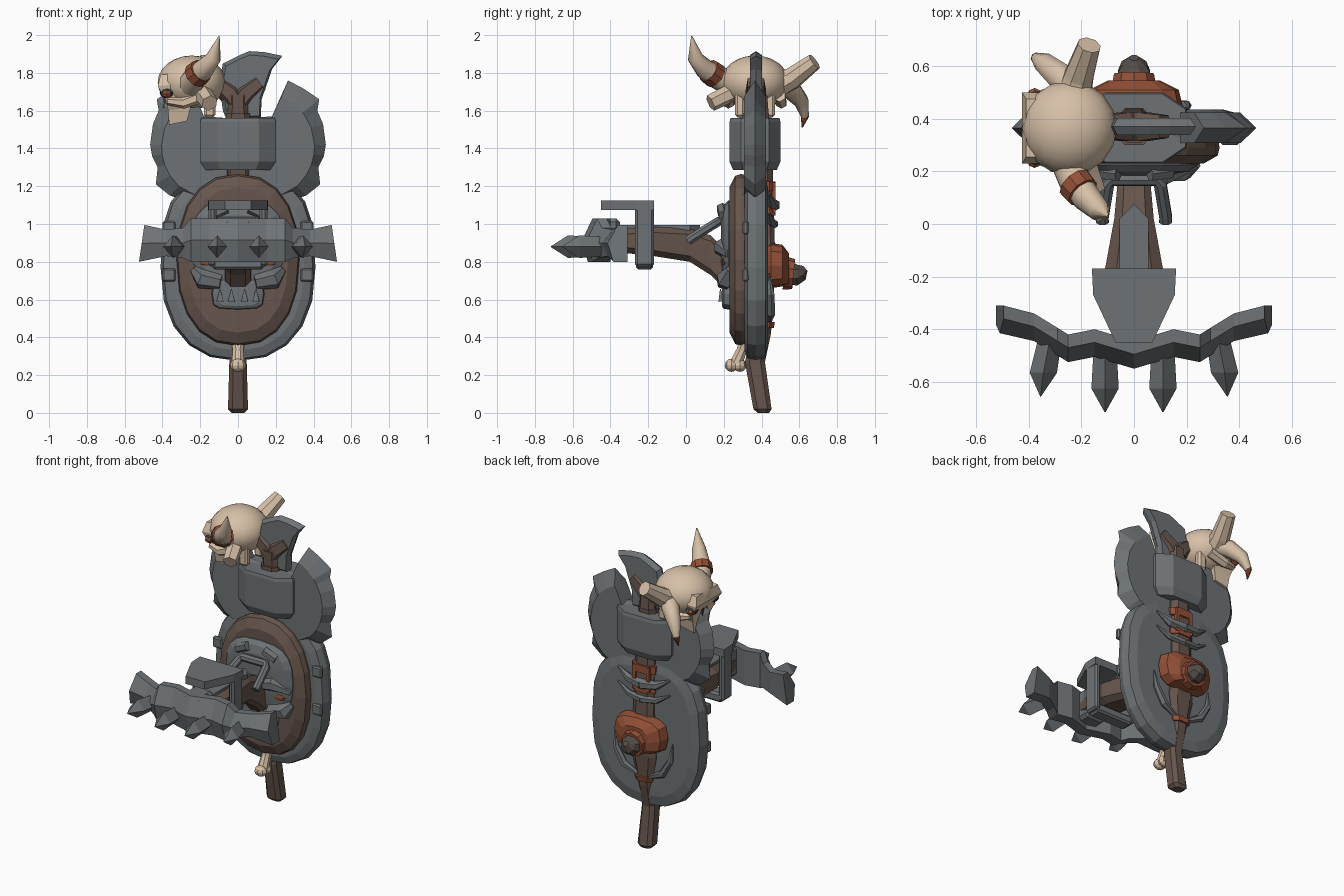
import bpy, bmesh, math
from mathutils import Vector as V

if "Cube" in bpy.data.objects:
    bpy.data.objects.remove(bpy.data.objects["Cube"])


def material(name, *rgb):
    m = bpy.data.materials.new(name)
    m.use_nodes = True
    m.diffuse_color = (*rgb, 1)
    m.node_tree.nodes["Principled BSDF"].inputs["Base Color"].default_value = (*rgb, 1)
    return m


STEEL = material("steel grey", 0.155, 0.17, 0.178)
WOOD = material("dark wood", 0.135, 0.092, 0.073)
BONE = material("pale bone", 0.68, 0.53, 0.39)
LEATHER = material("red leather", 0.29, 0.08, 0.038)
HORN = material("dark horn", 0.09, 0.075, 0.065)
SOCKET = material("socket shadow", 0.045, 0.045, 0.045)


def finish(name, bm, mat, smooth=False):
    bmesh.ops.recalc_face_normals(bm, faces=bm.faces)
    for f in bm.faces:
        f.smooth = smooth and len(f.verts) <= 4
    me = bpy.data.meshes.new(name)
    bm.to_mesh(me)
    bm.free()
    me.materials.append(mat)
    ob = bpy.data.objects.new(name, me)
    bpy.context.collection.objects.link(ob)


def loft(name, rings, mat, smooth=False):
    """Skin a list of equal-length rings and cap both ends."""
    bm = bmesh.new()
    rows = [[bm.verts.new(p) for p in r] for r in rings]
    n = len(rows[0])
    for a, b in zip(rows, rows[1:]):
        for i in range(n):
            j = (i + 1) % n
            bm.faces.new((a[i], a[j], b[j], b[i]))
    bm.faces.new(rows[0])
    bm.faces.new(rows[-1])
    finish(name, bm, mat, smooth)


def sweep(name, path, radii, mat, sides=8, smooth=False):
    """Tapered round bar along a path."""
    path = [V(p) for p in path]
    rings, q, last = [], None, None
    for i, p in enumerate(path):
        t = (path[min(i + 1, len(path) - 1)] - path[max(i - 1, 0)]).normalized()
        q = t.to_track_quat('Z', 'Y') if q is None else last.rotation_difference(t) @ q
        last = t
        turns = [2 * math.pi * (k + 0.5) / sides for k in range(sides)]
        rings.append([p + q @ V((math.cos(a) * radii[i], math.sin(a) * radii[i], 0)) for a in turns])
    loft(name, rings, mat, smooth)


def box(name, c, s, mat, bevel=0.0):
    bm = bmesh.new()
    bmesh.ops.create_cube(bm, size=1)
    bmesh.ops.scale(bm, vec=s, verts=bm.verts)
    bmesh.ops.translate(bm, vec=c, verts=bm.verts)
    if bevel:
        bmesh.ops.bevel(bm, geom=bm.edges[:], offset=bevel, segments=1, affect='EDGES')
    finish(name, bm, mat)


def ball(name, c, s, mat, detail=16, smooth=False):
    bm = bmesh.new()
    bmesh.ops.create_uvsphere(bm, u_segments=detail, v_segments=detail * 3 // 4, radius=1)
    bmesh.ops.scale(bm, vec=s, verts=bm.verts)
    bmesh.ops.translate(bm, vec=c, verts=bm.verts)
    finish(name, bm, mat, smooth)


def oval(rx, rz, zc, y, top=2.3, low=2.3, n=20):
    """Squared oval ring in the upright plane, with its own squareness above and below."""
    ring = []
    for k in range(n):
        c, s = math.cos(2 * math.pi * k / n), math.sin(2 * math.pi * k / n)
        e = 2 / (top if s > 0 else low)
        ring.append((rx * math.copysign(abs(c) ** e, c), y, zc + rz * math.copysign(abs(s) ** e, s)))
    return ring


def octagon(z, yc, rx, ry, cut=0.45):
    """Chamfered rectangle ring in the level plane."""
    k = 1 - cut
    unit = [(1, -k), (1, k), (k, 1), (-k, 1), (-1, k), (-1, -k), (-k, -1), (k, -1)]
    return [(x * rx, yc + y * ry, z) for x, y in unit]


def blade(name, outline, pivot, yc, half, inset, reach, mat):
    """Flat blade whose bevelled rim starts on an arc around the pivot."""
    inner = []
    for p in outline:
        d = V(p) - V(pivot)
        inner.append(V(pivot) + d.normalized() * min(d.length * inset, reach))
    loft(name, [[(x, yc - half, z) for x, z in inner], [(x, yc, z) for x, z in outline],
                [(x, yc + half, z) for x, z in inner]], mat)


# Upright handle, its forked top and leather bindings
loft("main_handle", [octagon(0, .41, .035, .03), octagon(.02, .405, .053, .048), octagon(.27, .365, .046, .053),
                     octagon(.42, .40, .05, .05), octagon(.62, .41, .09, .055), octagon(.9, .42, .075, .05),
                     octagon(1.3, .39, .07, .07), octagon(1.68, .37, .052, .06)], WOOD)
for s, side in ((1, "left"), (-1, "right")):
    sweep(f"{side}_fork", [(0, .37, 1.63), (s * .04, .37, 1.69), (s * .115, .37, 1.75)], [.06, .062, .05], WOOD, 6)
loft("top_binding", [octagon(z, .37, .064, .07) for z in (1.55, 1.585)], WOOD)
for z in (1.07, 1.2):
    loft("back_binding", [octagon(z - .025, .40, .085, .075), octagon(z + .025, .40, .085, .075)], LEATHER)
loft("lower_binding", [octagon(.45, .41, .06, .055), octagon(.48, .41, .07, .06)], LEATHER)
for s in (1, -1):
    box("back_lace", (s * .05, .465, 1.14), (.025, .02, .16), LEATHER)

# Axe head: side blades, collar and crest
half = [(.05, 1.56), (.18, 1.57), (.22, 1.66), (.265, 1.76), (.35, 1.715), (.43, 1.66), (.42, 1.6), (.45, 1.53),
        (.465, 1.42), (.455, 1.36), (.425, 1.3), (.435, 1.21), (.36, 1.15), (.2, 1.1), (.05, 1.2)]
for s, side in ((1, "left"), (-1, "right")):
    blade(f"{side}_axe_blade", [(s * x, z) for x, z in half], (s * .12, 1.41), .365, .058, .9, .285, STEEL)
loft("axe_collar", [octagon(1.285, .365, .17, .115), octagon(1.33, .365, .2, .135),
                    octagon(1.54, .365, .2, .135), octagon(1.56, .365, .195, .13)], STEEL)
crest = [(-.08, 1.6), (-.1, 1.74), (-.08, 1.85), (0, 1.89), (.06, 1.915), (.14, 1.91), (.235, 1.89),
         (.18, 1.82), (.16, 1.76), (.125, 1.66), (.12, 1.55), (-.06, 1.55)]
blade("top_crest", crest, (.06, 1.74), .37, .032, .88, .3, STEEL)

# Layered shield
loft("shield_plate", [oval(.35, .44, .77, .31, 3), oval(.395, .485, .77, .325, 3), oval(.41, .495, .77, .37, 3),
                      oval(.395, .485, .77, .42, 3), oval(.34, .42, .77, .435, 3)], STEEL)
loft("shield_wood", [oval(.315, .44, .81, .35), oval(.325, .455, .81, .29), oval(.318, .445, .81, .26),
                     oval(.265, .385, .81, .23)], WOOD)
for s in (1, -1):
    for z in (.73, .98):
        box("rim_clip", (s * .365, .315, z), (.07, .03, .07), STEEL, .008)
    sweep("back_crescent", [(s * .04, .44, .48), (s * .14, .45, .53), (s * .2, .45, .63), (s * .21, .44, .74)],
          [.012, .025, .02, .004], STEEL, 6)
    for z, r in ((1.1, .035), (1.0, .025)):
        sweep("back_claw", [(0, .465, z), (s * .1, .455, z + .01), (s * .19, .44, z + .06)],
              [r, r * .8, .006], STEEL, 6)

# Steel face mask
loft("face_mask", [oval(.25, .25, .88, .26, 3), oval(.245, .245, .88, .225, 3),
                   oval(.21, .21, .89, .2, 2.8), oval(.12, .13, .92, .185, 2.5)], STEEL)
loft("face_jaw", [oval(.145, .085, .63, .26, 4, 4, 12), oval(.135, .08, .63, .2, 4, 4, 12),
                  oval(.11, .065, .63, .19, 4, 4, 12)], STEEL)
ball("nose_hole", (0, .19, .765), (.06, .02, .045), SOCKET, 6)
sweep("brow", [(-.23, .23, .84), (-.12, .19, .88), (0, .19, .85), (.12, .19, .88), (.23, .23, .84)],
      [.025, .045, .035, .045, .025], STEEL, 6)
for s in (1, -1):
    sweep("cheek", [(s * .235, .235, .76), (s * .19, .215, .71), (s * .09, .2, .69)], [.025, .055, .04], STEEL, 6)
    ball("eye_hole", (s * .155, .205, .8), (.05, .016, .025), LEATHER, 8)
    for x in (.035, .095):
        sweep("tooth", [(s * x, .19, .59), (s * x, .182, .655)], [.026, .003], STEEL, 4)

# Tube bracket on the face
sweep("tube_bracket", [(-.12, .01, .91), (-.12, .03, .925), (-.1, .15, 1.0), (-.085, .17, 1.012), (.085, .17, 1.012),
                       (.1, .15, 1.0), (.12, .03, .925), (.12, .01, .91)], [.026] * 8, STEEL, 8)
for s in (1, -1):
    sweep("bracket_mount", [(s * .06, .19, 1.085), (s * .14, .2, 1.045)], [.03, .03], STEEL, 6)

# Forward shaft with its top strip and collar
shaft = [(.24, .07, .62, .83), (.13, .065, .73, .94), (.02, .075, .8, .975), (-.17, .11, .83, .985), (-.45, .07, .86, .97)]
loft("forward_shaft", [[(-w, y, a + .03), (-w * .6, y, a), (w * .6, y, a), (w, y, a + .03), (w, y, b - .03),
                        (w * .6, y, b), (-w * .6, y, b), (-w, y, b - .03)] for y, w, a, b in shaft], WOOD)
strip = [(-.055, -.45), (.055, -.45), (.055, .02), (0, .075), (-.055, .02)]
loft("shaft_strip", [[(x, y, z) for x, y in strip] for z in (.95, .995)], STEEL)
for s in (1, -1):
    box("collar_side", (s * .135, -.22, .945), (.04, .1, .34), STEEL, .012)
box("collar_base", (0, -.22, .79), (.27, .09, .06), STEEL, .012)
plate = [(-.16, -.17), (.16, -.17), (.155, -.27), (.07, -.45), (-.07, -.45), (-.155, -.27)]
loft("collar_top", [[(x, y, z) for x, y in plate] for z in (1.075, 1.125)], STEEL)
box("bar_mount", (0, -.42, .93), (.15, .14, .2), STEEL, .02)

# Spiked crossbar
stations = [(0, -.49, .8, 1.03), (.15, -.445, .8, 1.03), (.25, -.465, .8, 1.03), (.29, -.44, .82, .98),
            (.38, -.385, .83, .97), (.51, -.355, .8, .995)]
stations = [(-x, y, a, b) for x, y, a, b in stations[:0:-1]] + stations
rings = []
for x, y, a, b in stations:
    flare = math.copysign(.014, x) if abs(x) > .5 else 0
    rings.append([(x + flare, y - .03, a), (x, y - .06, (a + b) / 2), (x - flare, y - .005, b),
                  (x - flare, y + .045, b), (x + flare, y + .045, a)])
loft("spiked_crossbar", rings, STEEL)
for x, y, lean in ((.11, -.5, 0), (.32, -.44, .035)):
    for s in (1, -1):
        tip = y - .215
        ends = [(s * x, y, .88), (s * (x + lean * .7), tip + .09, .88), (s * (x + lean), tip, .88)]
        spike = [[(p[0] + r * dx, p[1], p[2] + r * dz) for dx, dz in ((1, 0), (0, 1.15), (-1, 0), (0, -1.15))]
                 for p, r in zip(ends, (.045, .052, .002))]
        loft("crossbar_spike", spike, STEEL)

# Leather wrap and horn knob on the back
loft("back_wrap", [oval(.15, .1, .78, .42, 3, 3, 12), oval(.185, .12, .78, .45, 3, 3, 12),
                   oval(.17, .11, .78, .51, 3, 3, 12), oval(.1, .085, .76, .545, 3, 3, 12)], LEATHER)
sweep("knob_ring", [(0, .52, .74), (0, .57, .735)], [.088, .08], LEATHER, 10)
sweep("back_knob", [(0, .55, .735), (0, .58, .735), (0, .61, .745), (0, .632, .765)], [.062, .066, .05, .018], HORN, 8)

# Hanging bone
sweep("hanging_bone", [(0, .33, .4), (0, .295, .33), (0, .265, .26)], [.045, .03, .036], BONE, 8)
for y in (.24, .285):
    ball("bone_knuckle", (0, y, .252), (.042, .035, .035), BONE, 8)

# Horned skull facing sideways
ball("skull_cranium", (-.245, .365, 1.75), (.18, .18, .142), BONE, 16, True)
loft("skull_snout", [[(x, .365 + s * w, z + .02 * (x > -.3)) for s, x in ((-1, a), (1, a), (1, b), (-1, b))]
                     for z, a, b, w in ((1.79, -.41, -.22, .11), (1.73, -.425, -.22, .135), (1.66, -.385, -.23, .12),
                                        (1.6, -.37, -.25, .09), (1.525, -.365, -.27, .075))], BONE)
box("nose_socket", (-.385, .365, 1.645), (.02, .05, .06), SOCKET)
for s in (1, -1):
    ball("eye_socket", (-.375, .365 + s * .105, 1.695), (.04, .04, .03), SOCKET, 8)
    ball("skull_eye", (-.378, .365 + s * .12, 1.688), (.03, .032, .022), LEATHER, 8)
    box("skull_jaw_hinge", (-.15, .365 + s * .08, 1.63), (.06, .05, .13), BONE, .012)
    sweep("skull_cheek", [(-.37, .365 + s * .12, 1.65), (-.29, .365 + s * .14, 1.64), (-.18, .365 + s * .13, 1.68)],
          [.02, .03, .035], BONE, 6)
sweep("cheek_bone", [(-.2, .27, 1.71), (-.15, .13, 1.64)], [.05, .045], BONE, 6)
sweep("front_horn", [(-.25, .24, 1.74), (-.225, .16, 1.78), (-.18, .1, 1.82), (-.13, .05, 1.88), (-.1, .03, 1.995)],
      [.07, .062, .055, .042, .003], BONE, 10, True)
sweep("horn_binding", [(-.225, .155, 1.785), (-.195, .12, 1.812)], [.07, .066], LEATHER, 10)
sweep("broken_horn", [(-.23, .48, 1.73), (-.21, .56, 1.77), (-.17, .68, 1.86)], [.07, .06, .046], BONE, 8)
sweep("back_tusk", [(-.22, .5, 1.74), (-.28, .56, 1.71), (-.34, .61, 1.65), (-.37, .63, 1.57)],
      [.06, .055, .042, .022], BONE, 8, True)
sweep("tusk_tip", [(-.37, .63, 1.575), (-.375, .615, 1.51)], [.023, .003], LEATHER, 8)
